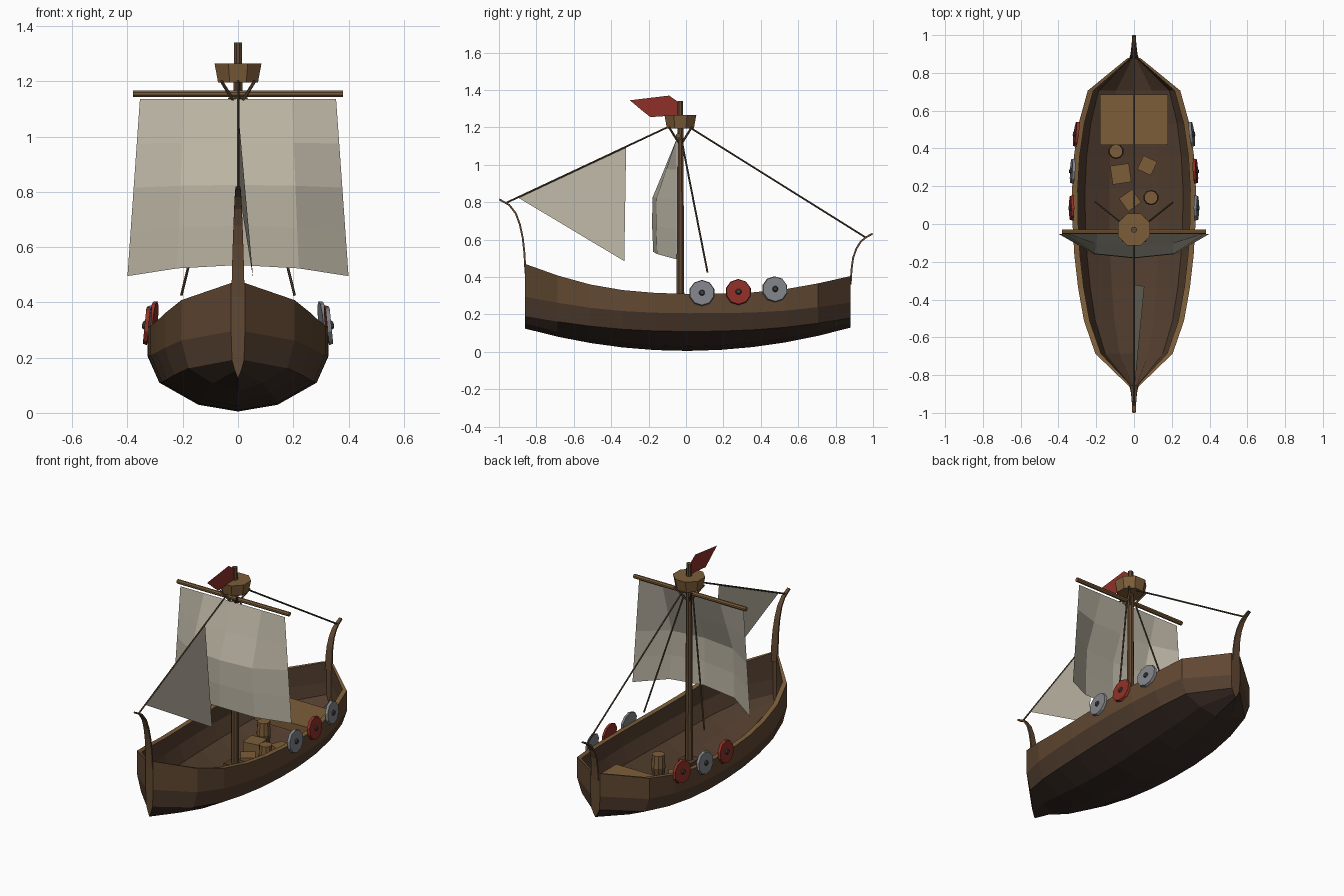
import bpy, math
from mathutils import Vector, Matrix

if "Cube" in bpy.data.objects:
    bpy.data.objects.remove(bpy.data.objects["Cube"])


def mat(name, r, g, b):
    m = bpy.data.materials.new(name)
    m.diffuse_color = (r, g, b, 1)
    m.use_nodes = True
    m.node_tree.nodes["Principled BSDF"].inputs["Base Color"].default_value = m.diffuse_color
    return m


GOLD = mat("light_wood", .20, .11, .04)
WOOD = mat("wood", .12, .065, .032)
MID = mat("mid_wood", .085, .048, .028)
DARK = mat("dark_wood", .04, .024, .018)
CLOTH = mat("cloth", .50, .46, .37)
RED = mat("red", .27, .03, .02)
STEEL = mat("steel", .22, .23, .25)
IRON = mat("iron", .05, .05, .055)
ROPE = mat("rope", .09, .06, .035)


def obj(name, verts, faces, mats, idx=None):
    me = bpy.data.meshes.new(name)
    me.from_pydata([tuple(v) for v in verts], [], faces)
    for m in mats:
        me.materials.append(m)
    if idx:
        for p, i in zip(me.polygons, idx):
            p.material_index = i
    me.update()
    o = bpy.data.objects.new(name, me)
    bpy.context.collection.objects.link(o)
    return o


def rod(name, p, q, r1, r2, sides, m):
    """Tapered prism from p to q."""
    p, q = Vector(p), Vector(q)
    rot = (q - p).to_track_quat('Z', 'Y').to_matrix()
    verts = []
    for c, r in ((p, r1), (q, r2)):
        for i in range(sides):
            a = 2 * math.pi * (i + .5) / sides
            verts.append(c + rot @ Vector((r * math.cos(a), r * math.sin(a), 0)))
    faces = [(i, (i + 1) % sides, sides + (i + 1) % sides, sides + i) for i in range(sides)]
    faces += [tuple(reversed(range(sides))), tuple(range(sides, 2 * sides))]
    return obj(name, verts, faces, [m])


def box(name, c, s, m, turn=0):
    bpy.ops.mesh.primitive_cube_add(size=1, location=c, rotation=(0, 0, math.radians(turn)))
    o = bpy.context.object
    o.name = name
    o.scale = s
    o.data.materials.append(m)
    return o


def loft(name, rings, mats, idx=None):
    n = len(rings[0])
    verts = [v for r in rings for v in r]
    faces, ids = [], []
    for k in range(len(rings) - 1):
        for i in range(n):
            j = (i + 1) % n
            faces.append((k * n + i, k * n + j, (k + 1) * n + j, (k + 1) * n + i))
            ids.append(idx[i] if idx else 0)
    return obj(name, verts, faces, mats, ids), n


# Hull: closed shell section lofted along evenly spaced stations
widths = [.025, .205, .265, .296, .316, .326, .328, .318, .293, .245, .032]
rims = [.47, .408, .36, .33, .315, .31, .311, .318, .335, .366, .405]
rings = []
for k, (w, zt) in enumerate(zip(widths, rims)):
    y = -.86 + .174 * k
    e = abs(y / .87) ** 2
    zb = .005 + .122 * e
    zf = [0, .08, .34 - .15 * e, .66 - .17 * e, 1]
    xf = [0, .44, .87, 1, 1]
    half = [(w * x, zb + (zt - zb) * z) for x, z in zip(xf, zf)]
    s = 1 - .03 / max(w, .06)
    inner = [(x * s, z + .03 * (1 - f)) for (x, z), f in zip(half, zf)]
    outer = [(-x, z) for x, z in half[:0:-1]] + half
    inn = inner[::-1] + [(-x, z) for x, z in inner[1:]]
    rings.append([(x, y, z) for x, z in outer + inn])
strakes = [0, 1, 2, 2, 2, 2, 1, 0, 3] + [1] * 8 + [3]
hull, n = loft("hull", rings, [WOOD, MID, DARK, GOLD], strakes)
# End caps closing stem and stern
for nm, r in (("stem_cap", rings[0]), ("stern_cap", rings[-1])):
    obj(nm, r[:9], [tuple(range(9))], [WOOD])


# Curved stem and stern ribbons
def post(name, path, w1, w2):
    rs = []
    for i, (y, z) in enumerate(path):
        a, b = path[max(i - 1, 0)], path[min(i + 1, len(path) - 1)]
        t = Vector((b[0] - a[0], b[1] - a[1])).normalized() * .005
        w = w1 + (w2 - w1) * i / (len(path) - 1)
        rs.append([(-w, y - t.y, z + t.x), (w, y - t.y, z + t.x),
                   (w, y + t.y, z - t.x), (-w, y + t.y, z - t.x)])
    o, _ = loft(name, rs, [WOOD])
    return o


post("stem_post", [(-.858, .42), (-.864, .53), (-.873, .61), (-.888, .68),
                   (-.91, .74), (-.945, .785), (-.998, .815)], .024, .009)
post("stern_post", [(.88, .36), (.885, .44), (.893, .5), (.91, .55),
                    (.935, .59), (.962, .612), (.998, .632)], .024, .009)

# Mast, foot block, yard
MY = -.03
rod("mast", (0, MY, .05), (0, MY, 1.34), .024, .016, 8, WOOD)
box("mast_foot", (0, MY, .09), (.09, .09, .1), MID)
rod("yard", (-.38, -.042, 1.155), (.38, -.042, 1.155), .013, .013, 8, GOLD)

# Lookout basket and its braces
rod("lookout", (0, MY, 1.195), (0, MY, 1.265), .078, .092, 8, GOLD)
for i in range(4):
    a = math.pi / 4 + i * math.pi / 2
    d = Vector((math.cos(a), math.sin(a), 0))
    base = Vector((0, MY, 0))
    rod("lookout_brace", base + d * .015 + Vector((0, 0, 1.12)),
        base + d * .085 + Vector((0, 0, 1.2)), .006, .006, 5, WOOD)

# Bellied square sail
us, vs, bel = [-1, -.55, 0, .55, 1], [0, .25, .5, .75, 1], [0, .5, 1, 1.02, .97]
verts = []
for v, f in zip(vs, bel):
    for u in us:
        x = u * (.355 + .045 * v)
        bulge = 1 - abs(u) ** 3
        z = 1.135 - .64 * v + .04 * v * v * (1 - u * u)
        verts.append((x, -.052 - .127 * f * bulge, z))
faces = [(r * 5 + c, r * 5 + c + 1, r * 5 + c + 6, r * 5 + c + 5)
         for r in range(4) for c in range(4)]
obj("square_sail", verts, faces, [CLOTH])

# Triangular foresail and pennant
obj("foresail", [(0, -.9, .826), (0, -.32, 1.1), (.055, -.33, .485)], [(0, 1, 2)], [CLOTH])
flag = [(-.04, 1.335), (-.09, 1.37), (-.3, 1.345), (-.235, 1.29), (-.19, 1.255), (-.045, 1.265)]
obj("pennant", [(0, y, z) for y, z in flag], [tuple(range(6))], [RED])

# Rigging
rod("forestay", (0, -.965, .795), (0, -.09, 1.205), .005, .005, 5, ROPE)
rod("backstay", (0, .02, 1.2), (0, .96, .612), .005, .005, 5, ROPE)
for s in (-1, 1):
    rod("shroud", (s * .03, -.025, 1.14), (s * .205, .115, .425), .005, .005, 5, ROPE)

# Shields along both rails, colours alternating
for s in (-1, 1):
    for i, (x, y, z, yaw) in enumerate([(.327, .085, .315, 0), (.322, .28, .32, .05),
                                        (.303, .475, .335, .13)]):
        d = Vector((s * math.cos(yaw), math.sin(yaw), .1))
        c = Vector((s * x, y, z))
        red = (i == 1) == (s == 1)
        rod("shield", c - d * .004, c + d * .011, .07, .066, 10, RED if red else STEEL)
        rod("shield_boss", c + d * .01, c + d * .02, .017, .011, 8, IRON)

# Stern platform and cargo
box("stern_platform", (0, .552, .205), (.36, .265, .05), GOLD)
box("crate", (-.07, .265, .095), (.1, .1, .1), GOLD, 8)
box("crate", (.07, .31, .09), (.08, .08, .09), GOLD, -25)
box("crate", (-.02, .125, .08), (.085, .085, .085), GOLD, 35)
for x, y in ((-.095, .385), (.09, .14)):
    rod("barrel_lower", (x, y, .06), (x, y, .135), .034, .041, 10, WOOD)
    rod("barrel_upper", (x, y, .135), (x, y, .21), .041, .036, 10, GOLD)
